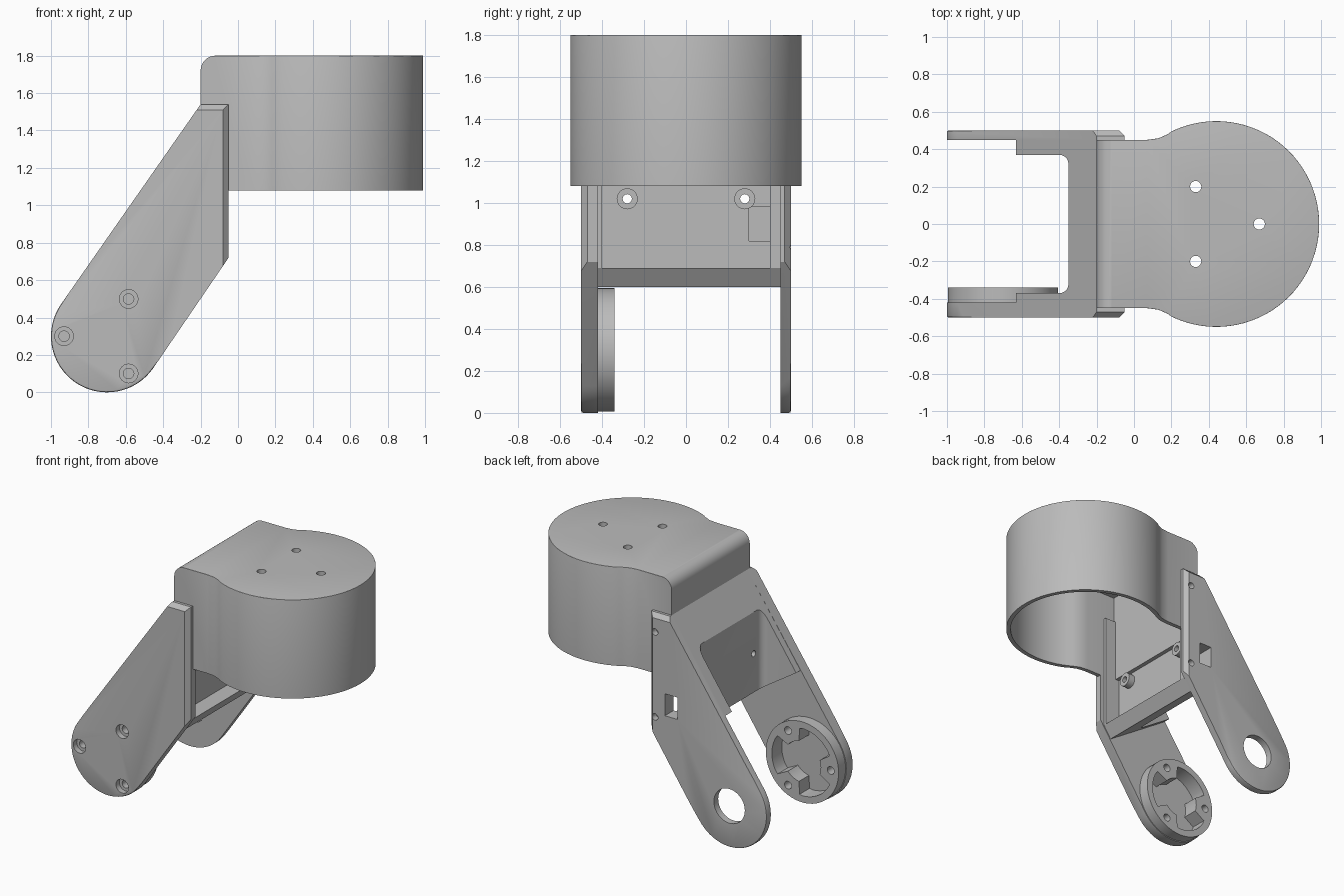
import bpy, bmesh
from math import sin, cos, pi, radians
from mathutils import Vector

cube = bpy.data.objects.get("Cube")
if cube:
    bpy.data.objects.remove(cube, do_unlink=True)

grey = bpy.data.materials.new("plain_grey")
grey.use_nodes = True
colour = (0.5, 0.5, 0.5, 1)
grey.diffuse_color = colour
grey.node_tree.nodes["Principled BSDF"].inputs["Base Color"].default_value = colour

PLACE = {"x": lambda a, b, h: (h, a, b),
         "y": lambda a, b, h: (a, h, b),
         "z": lambda a, b, h: (a, b, h)}


def prism(name, outline, axis, lo, hi, bevels=()):
    """Extrude a 2D outline along an axis; bevels are (edge test, width, segments)."""
    bm = bmesh.new()
    low = [bm.verts.new(PLACE[axis](a, b, lo)) for a, b in outline]
    high = [bm.verts.new(PLACE[axis](a, b, hi)) for a, b in outline]
    bm.faces.new(low)
    bm.faces.new(high)
    for i in range(len(low)):
        j = (i + 1) % len(low)
        bm.faces.new((low[i], low[j], high[j], high[i]))
    bmesh.ops.recalc_face_normals(bm, faces=bm.faces)
    for test, width, segments in bevels:
        bm.normal_update()
        edges = [e for e in bm.edges if test(e)]
        bmesh.ops.bevel(bm, geom=edges, offset=width, segments=segments,
                        profile=0.5, affect="EDGES", clamp_overlap=True)
    mesh = bpy.data.meshes.new(name)
    bm.to_mesh(mesh)
    bm.free()
    mesh.materials.append(grey)
    obj = bpy.data.objects.new(name, mesh)
    bpy.context.collection.objects.link(obj)
    return obj


def circle(a, b, r, n=32):
    return [(a + r * cos(2 * pi * i / n), b + r * sin(2 * pi * i / n)) for i in range(n)]


def box(a0, a1, b0, b1):
    return [(a0, b0), (a1, b0), (a1, b1), (a0, b1)]


def activate(obj):
    bpy.ops.object.select_all(action="DESELECT")
    obj.select_set(True)
    bpy.context.view_layer.objects.active = obj


def boolean(obj, others, operation="DIFFERENCE"):
    activate(obj)
    for other in others:
        mod = obj.modifiers.new("boolean", "BOOLEAN")
        mod.operation = operation
        mod.solver = "EXACT"
        mod.object = other
        bpy.ops.object.modifier_apply(modifier=mod.name)
        bpy.data.objects.remove(other, do_unlink=True)


def smooth(obj):
    activate(obj)
    bpy.ops.object.shade_smooth_by_angle(angle=radians(30))


def at(edge, axis, value):
    return all(abs(v.co[axis] - value) < 1e-4 for v in edge.verts)


# Motor housing: round cup with a square neck, open underneath
TOP = 1.8


def housing_outline(inset):
    side = 0.45 - inset
    half = [(-0.2 + inset, side), (0.07, side), (0.13, side + 0.008), (0.18, side + 0.03)]
    r, n = 0.55 - inset, 56
    arc = [(0.44 + r * cos(t), r * sin(t))
           for t in (radians(116 - 232 * i / n) for i in range(n + 1))]
    return half + arc + [(x, -y) for x, y in reversed(half)]


def top_rim(e):
    return at(e, 2, TOP) and len(e.link_faces) == 2 and e.calc_face_angle() > 0.6


housing = prism("motor_housing", housing_outline(0), "z", 1.08, TOP,
                [(lambda e: at(e, 2, TOP) and at(e, 0, -0.2), 0.08, 8),
                 (top_rim, 0.014, 3)])
holes = [prism("cutter", circle(x, y, 0.03, 20), "z", 1.6, 2)
         for x, y in ((0.33, 0.2), (0.33, -0.2), (0.67, 0))]
boolean(housing, [prism("cutter", housing_outline(0.03), "z", 1, 1.74)] + holes)
smooth(housing)

# Side plates: slanted arms with a round lower end
PIVOT = Vector((-0.7, 0.3))
R = 0.3
arc = [(PIVOT.x + R * cos(t), PIVOT.y + R * sin(t))
       for t in (radians(145 + 180 * i / 32) for i in range(33))]
plate_outline = [(-0.05, 0.72), (-0.05, 1.54), (-0.2, 1.54)] + arc


def plate(name, inner, outer):
    def chamfered(e):
        return at(e, 1, outer) and (at(e, 0, -0.05) or at(e, 2, 1.54))

    def rim(e):
        return (at(e, 1, outer) and not chamfered(e)
                and max(v.co.z for v in e.verts) < 0.5)
    return prism(name, plate_outline, "y", inner, outer,
                 [(chamfered, 0.03, 1), (rim, 0.01, 2)])


left_plate = plate("back_plate", 0.45, 0.5)
window = box(-0.28, -0.18, 0.82, 0.98)
cutters = [circle(*PIVOT, 0.125, 40), window,
           circle(-0.1, 1.41, 0.024, 16), circle(-0.1, 0.79, 0.024, 16)]
boolean(left_plate, [prism("cutter", c, "y", 0.4, 0.6) for c in cutters])
smooth(left_plate)

# Front plate carries the horn mount: a disc with a lobed pocket and three screws
right_plate = plate("front_plate", -0.42, -0.5)
disc = prism("mount_disc", circle(*PIVOT, 0.294, 64), "y", -0.45, -0.34)
boolean(right_plate, [disc], "UNION")


def pocket_point(t):
    bump = min(1, max(0, 4 * cos(3 * (t - pi / 3)) - 1))
    r = 0.245 - 0.095 * bump
    return PIVOT.x + r * cos(t), PIVOT.y + r * sin(t)


cutters = [prism("cutter", [pocket_point(2 * pi * i / 72) for i in range(72)],
                 "y", -0.455, -0.3)]
for k in (60, 180, 300):
    x = PIVOT.x + 0.23 * cos(radians(k))
    z = PIVOT.y + 0.23 * sin(radians(k))
    cutters.append(prism("cutter", circle(x, z, 0.05, 24), "y", -0.6, -0.46))
    cutters.append(prism("cutter", circle(x, z, 0.028, 20), "y", -0.6, -0.2))
boolean(right_plate, cutters)
smooth(right_plate)

# Bracket body joining the plates: rear channel and front pocket
body = prism("bracket_body",
             [(-0.2, 1.54), (-0.08, 1.54), (-0.08, 0.69), (-0.14, 0.6), (-0.63, 0.92)],
             "y", -0.455, 0.455)
channel = prism("cutter", box(-1, -0.35, -0.37, 0.37), "z", 0.3, 1.9,
                [(lambda e: at(e, 0, -0.35) and abs(e.verts[0].co.z - e.verts[1].co.z) > 1,
                  0.05, 5)])
pocket = prism("cutter", box(-0.4, 0.4, 0.69, 1.9), "x", -0.2, 0.3)
boolean(body, [channel, pocket])

# Screw bosses on the web, drilled right through
bosses = [prism("screw_boss", circle(s * 0.28, 1.02, 0.05, 24), "x", -0.22, -0.15)
          for s in (-1, 1)]
boolean(body, bosses, "UNION")
boolean(body, [prism("cutter", circle(s * 0.28, 1.02, 0.022, 20), "x", -0.6, 0)
               for s in (-1, 1)])
# Cable window passes through the arm beside the back plate
boolean(body, [prism("cutter", window, "y", 0.3, 0.6)])
smooth(body)
